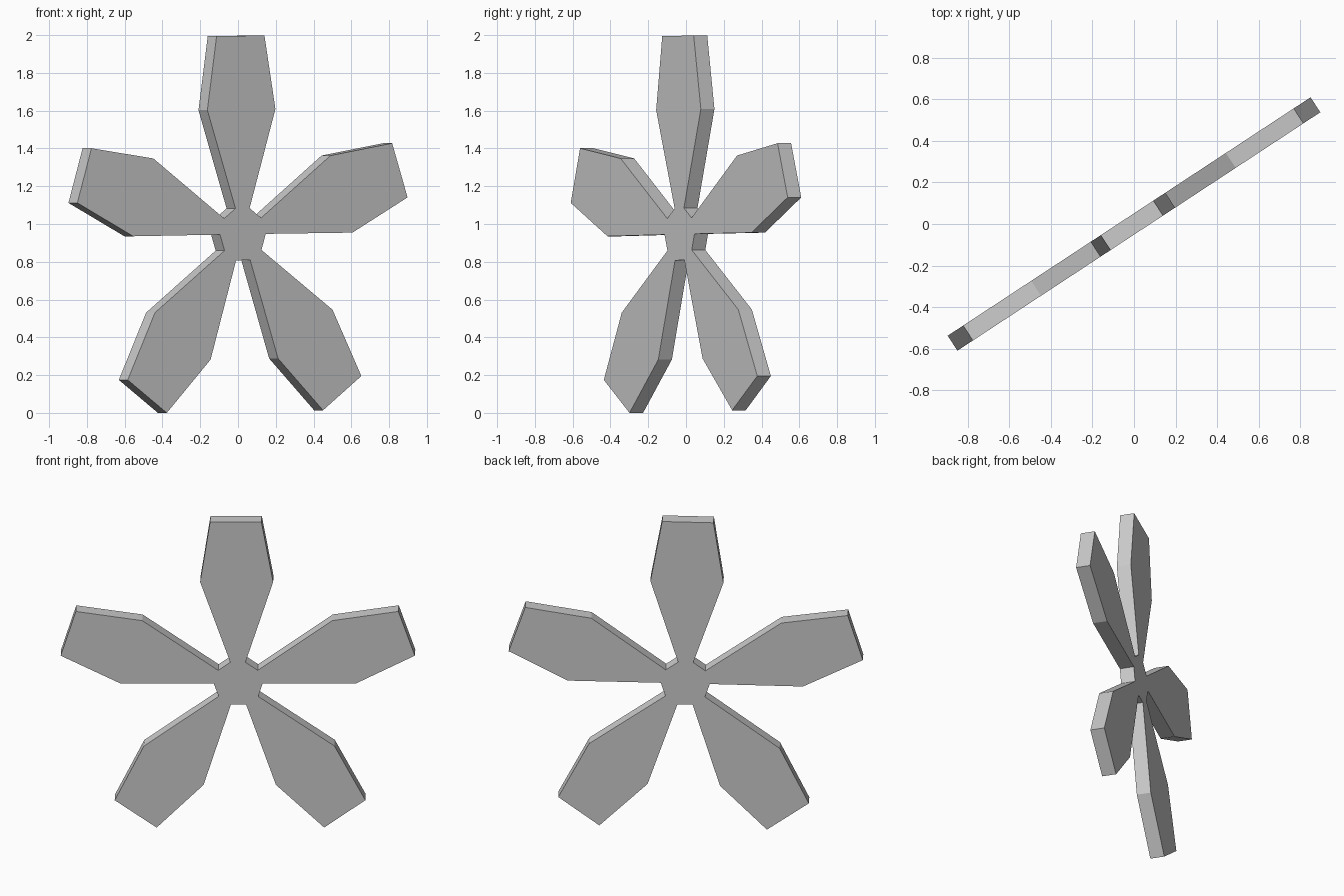
import bpy
import bmesh
from math import radians, sin, cos, tan, pi
from mathutils import Matrix, Vector

cube = bpy.data.objects.get("Cube")
if cube:
    bpy.data.objects.remove(cube, do_unlink=True)

BLADES = 5
THICKNESS = 0.086
HUB_APOTHEM = 0.1375
HUB_HALF_SIDE = HUB_APOTHEM * tan(pi / (2 * BLADES))
TILT = radians(0.8)      # slight spin within the plate
YAW = radians(33.3)      # turn of the whole plate about z

# Single colour
grey = bpy.data.materials.new("plain grey")
grey.use_nodes = True
colour = (0.6, 0.6, 0.6, 1)
grey.diffuse_color = colour
grey.node_tree.nodes["Principled BSDF"].inputs["Base Color"].default_value = colour

# Half outline of one blade: (half width, distance from the centre)
half = [(HUB_HALF_SIDE, HUB_APOTHEM), (0.2155, 0.66), (0.1515, 1.0505)]
blade = half + [(-w, r) for w, r in reversed(half)]

# Flat star of blades joined by a ten-sided hub
bm = bmesh.new()
hub = []
for i in range(BLADES):
    spin = Matrix.Rotation(-(TILT + i * 2 * pi / BLADES), 3, 'Y')
    verts = [bm.verts.new(spin @ Vector((w, -THICKNESS / 2, r))) for w, r in blade]
    bm.faces.new(verts)
    hub += [verts[0], verts[-1]]
bm.faces.new(hub)

# Thicken into a plate
front = list(bm.faces)
extruded = bmesh.ops.extrude_face_region(bm, geom=front, use_keep_orig=True)
moved = [g for g in extruded["geom"] if isinstance(g, bmesh.types.BMVert)]
bmesh.ops.translate(bm, verts=moved, vec=(0, THICKNESS, 0))
bmesh.ops.recalc_face_normals(bm, faces=bm.faces)

# Turn, centre and stand on the ground
bmesh.ops.rotate(bm, verts=bm.verts, cent=(0, 0, 0), matrix=Matrix.Rotation(YAW, 3, 'Z'))
low = Vector([min(v.co[k] for v in bm.verts) for k in range(3)])
high = Vector([max(v.co[k] for v in bm.verts) for k in range(3)])
mid = (low + high) / 2
bmesh.ops.translate(bm, verts=bm.verts, vec=(-mid.x, -mid.y, -low.z))

mesh = bpy.data.meshes.new("five_blade_rotor")
bm.to_mesh(mesh)
bm.free()
mesh.materials.append(grey)
rotor = bpy.data.objects.new("five_blade_rotor", mesh)
bpy.context.collection.objects.link(rotor)
